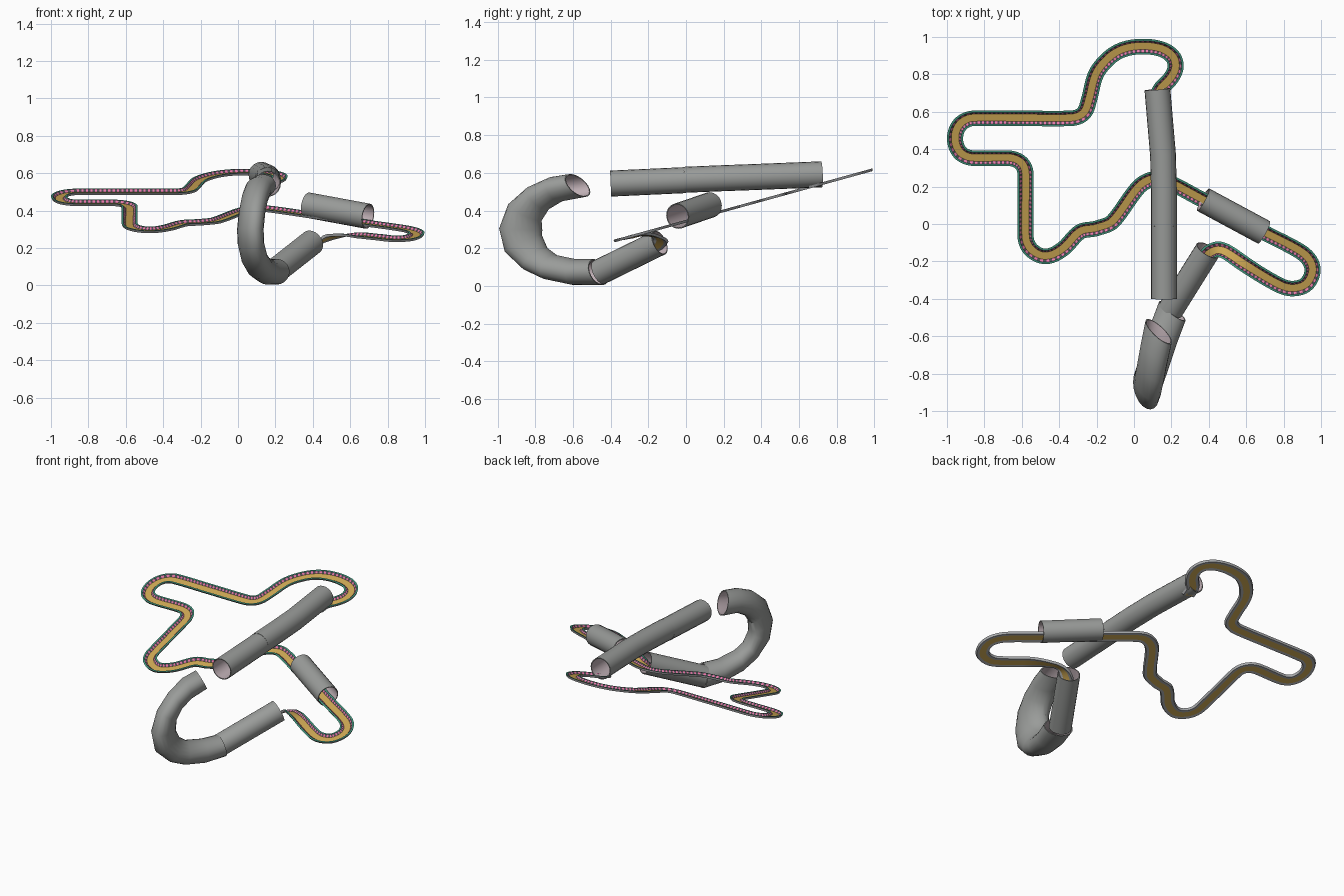
import bpy, bmesh, math
from mathutils import Vector

old = bpy.data.objects.get("Cube")
if old:
    bpy.data.objects.remove(old, do_unlink=True)


def material(name, r, g, b):
    m = bpy.data.materials.new(name)
    m.use_nodes = True
    m.diffuse_color = (r, g, b, 1)
    bsdf = next(n for n in m.node_tree.nodes if n.type == 'BSDF_PRINCIPLED')
    bsdf.inputs["Base Color"].default_value = (r, g, b, 1)
    return m


GOLD = material("gold road", 0.63, 0.40, 0.09)
PINK = material("pink stripe", 0.82, 0.19, 0.41)
DARK = material("dark stripe", 0.08, 0.08, 0.09)
GREEN = material("green rail", 0.06, 0.34, 0.23)
GRAY = material("rail gray", 0.40, 0.41, 0.42)
TUBE = material("tube gray", 0.32, 0.33, 0.32)
INNER = material("tube lining", 0.52, 0.43, 0.46)


def finish(name, bm, mats):
    me = bpy.data.meshes.new(name)
    bm.to_mesh(me)
    bm.free()
    for m in mats:
        me.materials.append(m)
    ob = bpy.data.objects.new(name, me)
    bpy.context.collection.objects.link(ob)
    bpy.ops.object.select_all(action='DESELECT')
    ob.select_set(True)
    bpy.context.view_layer.objects.active = ob
    bpy.ops.object.shade_smooth_by_angle(angle=math.radians(35))


def tangents(pts):
    last = len(pts) - 1
    return [(pts[min(i + 1, last)] - pts[max(i - 1, 0)]).normalized()
            for i in range(last + 1)]


def smooth_path(pts, step):
    """Hermite curve through the points; long spans stay straight."""
    n = len(pts)
    gap = [(pts[i + 1] - pts[i]).length for i in range(n - 1)]
    vel = [(pts[i + 1] - pts[i]) / gap[i] for i in range(n - 1)]
    tan = [vel[0]]
    for i in range(1, n - 1):
        tan.append((vel[i - 1] * gap[i - 1] ** 2 + vel[i] * gap[i] ** 2).normalized())
    tan.append(vel[-1])
    out = []
    for i in range(n - 1):
        count = max(1, round(gap[i] / step))
        for k in range(count):
            t = k / count
            h = t * t * (3 - 2 * t)
            out.append(pts[i] * (1 - h) + pts[i + 1] * h
                       + tan[i] * gap[i] * t * (1 - t) ** 2
                       - tan[i + 1] * gap[i] * t * t * (1 - t))
    return out + [pts[-1]]


def tube(name, rings, radius=0.069, skew=None, sides=20):
    """Open pipe with a lining; a ring is x, y, z, depth scale and lean."""
    pts = [Vector(r[:3]) for r in rings]
    bm = bmesh.new()
    shells = []
    for shrink in (1, 0.92):
        shell = []
        for p, t, ring in zip(pts, tangents(pts), rings):
            up = Vector((1, 0, 0)).cross(t).normalized()
            depth = ring[3] if len(ring) > 3 else 1
            lean = ring[4] if len(ring) > 4 else 0
            side = Vector((skew[0], skew[1] / depth, 0)) if skew else t.cross(up) * radius
            up.y += lean
            loop = []
            for k in range(sides):
                a = math.tau * k / sides
                off = side * math.cos(a) + up * radius * depth * math.sin(a)
                loop.append(bm.verts.new(p + off * shrink))
            shell.append(loop)
        shells.append(shell)

    def bridge(a, b, mat):
        for k in range(sides):
            j = (k + 1) % sides
            bm.faces.new((a[k], a[j], b[j], b[k])).material_index = mat

    for shell, mat in zip(shells, (0, 1)):
        for a, b in zip(shell, shell[1:]):
            bridge(a, b, mat)
    for end in (0, -1):
        bridge(shells[0][end], shells[1][end], 0)
    bmesh.ops.recalc_face_normals(bm, faces=bm.faces)
    finish(name, bm, (TUBE, INNER))


# Tubes
tube("long_tube_front", [(0.16, -0.40, 0.543), (0.16, -0.01, 0.561)])
tube("long_tube_back", [(0.16, -0.01, 0.563), (0.16, 0.18, 0.571),
                        (0.155, 0.37, 0.578), (0.125, 0.72, 0.592)])
tube("side_tube", [(0.37, 0.13, 0.43), (0.695, -0.045, 0.37)], 0.068)
tube("lower_tube", [(0.395, -0.14, 0.23), (0.195, -0.46, 0.073)])
tube("loop_tube", [(0.132, -0.575, 0.533, 0.9, 0.45), (0.108, -0.69, 0.513),
                   (0.09, -0.785, 0.465, 1.1), (0.075, -0.855, 0.39, 1.35),
                   (0.066, -0.877, 0.30, 1.6), (0.069, -0.863, 0.225, 1.5),
                   (0.088, -0.80, 0.145, 1.15), (0.115, -0.72, 0.10),
                   (0.158, -0.59, 0.073), (0.205, -0.465, 0.073, 1, -0.3)],
     skew=(0.071, -0.05))

# Road centre line on a sloping plane, then a dip into the lower tube
SLOPE = 0.276
plan = [(0.125, 0.66), (0.14, 0.72), (0.195, 0.78), (0.222, 0.84), (0.205, 0.90),
        (0.14, 0.94), (0.04, 0.952), (-0.06, 0.935), (-0.14, 0.885), (-0.205, 0.80),
        (-0.24, 0.67), (-0.27, 0.595), (-0.34, 0.568),
        (-0.60, 0.568), (-0.86, 0.568), (-0.93, 0.535), (-0.957, 0.46), (-0.93, 0.385),
        (-0.86, 0.355), (-0.67, 0.355), (-0.605, 0.33), (-0.58, 0.27), (-0.58, -0.06),
        (-0.55, -0.135), (-0.47, -0.17), (-0.38, -0.13), (-0.29, -0.04), (-0.20, -0.02),
        (-0.11, 0.02), (0.02, 0.195), (0.11, 0.245), (0.20, 0.22), (0.37, 0.13),
        (0.70, -0.045), (0.89, -0.145), (0.953, -0.225), (0.925, -0.315), (0.84, -0.342),
        (0.75, -0.31)]
dip = [(0.60, -0.22, 0.266), (0.50, -0.155, 0.255), (0.45, -0.138, 0.235),
       (0.405, -0.155, 0.205), (0.38, -0.185, 0.18)]
centre = [Vector((x, y, 0.338 + SLOPE * y)) for x, y in plan] + [Vector(p) for p in dip]
path = smooth_path(centre, 0.012)

# Half profile: sideways offset and height, from the floor edge round the rail
rail = [(0.020, 0), (0.032, 0.012), (0.043, 0.012), (0.037, -0.002)]
bm = bmesh.new()
rows = []
for i, (p, t) in enumerate(zip(path, tangents(path))):
    # The road banks away from the front over its last stretch
    bank = min(1, max(0, (i - len(path) + 30) / 15))
    normal = Vector((0, 0.5 * bank - SLOPE, 1))
    side = normal.cross(t).normalized()
    up = t.cross(side).normalized()
    rows.append([[bm.verts.new(p + side * s * w + up * h) for w, h in rail] for s in (1, -1)])
for i, (a, b) in enumerate(zip(rows, rows[1:])):
    bm.faces.new((a[0][0], a[1][0], b[1][0], b[0][0])).material_index = 0
    for s in (0, 1):
        for k, mat in enumerate((1 + i % 2, 3, 4, 4)):
            j = (k + 1) % len(rail)
            quad = (a[s][k], b[s][k], b[s][j], a[s][j])
            bm.faces.new(quad if s else quad[::-1]).material_index = mat
# Face the floor, stripes and rail tops upward
for f in bm.faces:
    f.normal_update()
    if f.material_index < 4 and f.normal.z < 0:
        f.normal_flip()
finish("road", bm, (GOLD, PINK, DARK, GREEN, GRAY))
